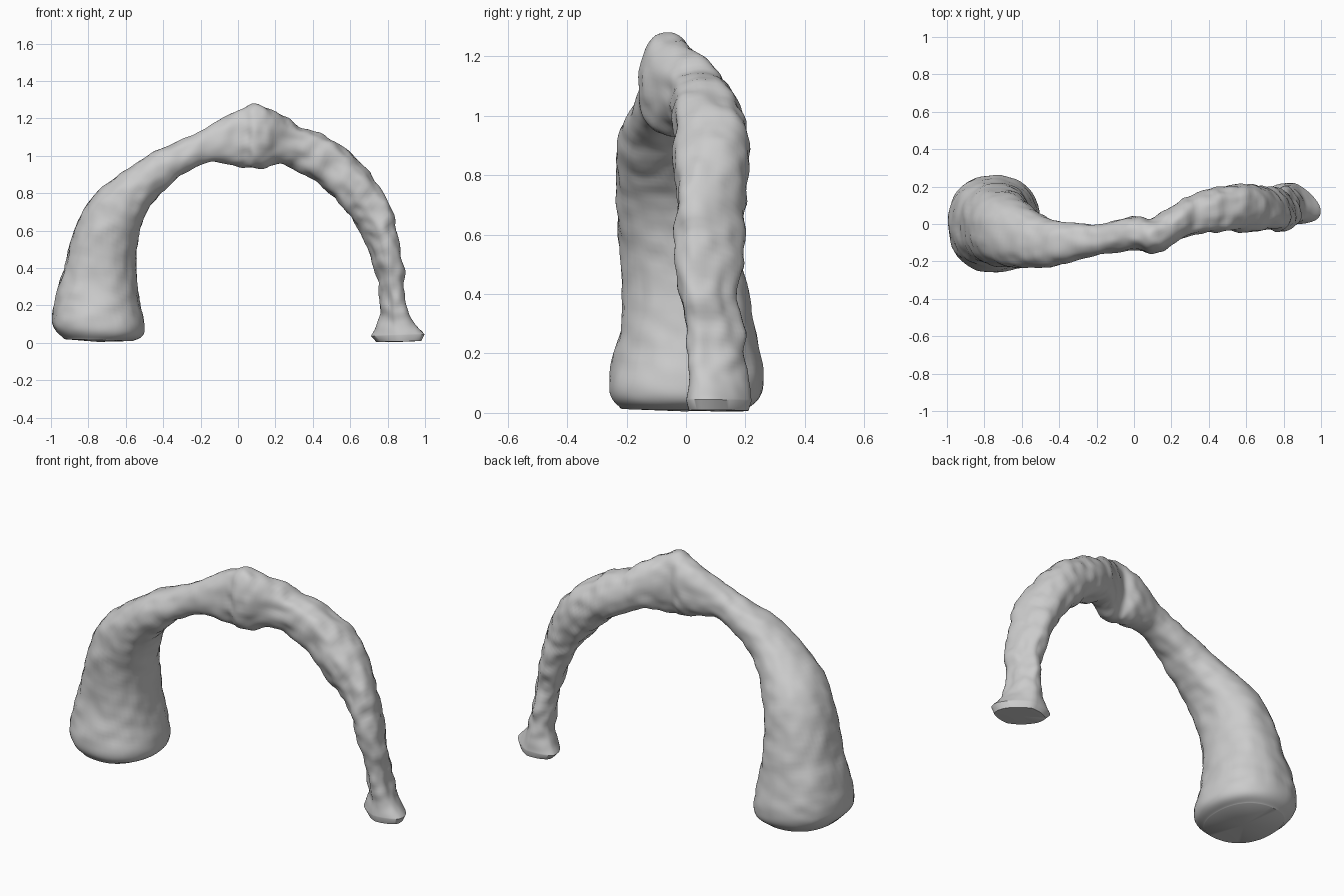
import bpy, bmesh, math
from mathutils import Vector, noise

if "Cube" in bpy.data.objects:
    bpy.data.objects.remove(bpy.data.objects["Cube"])

# Arch stations: outer x, z, inner x, z, y min, y max
S = [
    (-.93, .02, -.56, .01, -.22, .21), (-.995, .12, -.50, .07, -.26, .26),
    (-.94, .37, -.54, .32, -.215, .22), (-.82, .72, -.52, .62, -.23, .15),
    (-.55, .96, -.39, .82, -.23, .03), (-.25, 1.11, -.18, .96, -.17, 0),
    (0, 1.24, .02, .935, -.14, .04), (.12, 1.27, .10, .935, -.16, .04),
    (.34, 1.16, .28, .94, -.06, .15), (.61, 1.01, .50, .79, -.04, .21),
    (.80, .74, .65, .60, -.04, .19), (.88, .42, .735, .38, -.02, .18),
    (.91, .17, .76, .16, .01, .20), (1.0, .045, .71, .035, 0, .22),
]
SIDES = 56


def catmull(i, t):
    """Smooth station between rows i and i + 1."""
    a, b, c, d = (S[max(0, min(len(S) - 1, i + k))] for k in (-1, 0, 1, 2))
    return [.5 * (2 * q + (r - p) * t + (2 * p - 5 * q + 4 * r - s) * t * t
                  + (3 * q - p - 3 * r + s) * t ** 3) for p, q, r, s in zip(a, b, c, d)]


def ring(st):
    """Rough rounded cross-section."""
    xo, zo, xi, zi, y0, y1 = st
    c = Vector(((xo + xi) / 2, (y0 + y1) / 2, (zo + zi) / 2))
    u = Vector(((xo - xi) / 2, 0, (zo - zi) / 2))
    b = (y1 - y0) / 2
    # the slim leg leans its outer ridge toward the front
    lean = max(0, min(1, (c.x - .6) / .25)) * .65
    rough = .011 + .007 * max(0, min(1, c.x * 2 + .3))
    pts = []
    for k in range(SIDES):
        a = math.tau * k / SIDES
        ca, sa = (math.copysign(abs(f(a)) ** .88, f(a)) for f in (math.cos, math.sin))
        y = sa * (1 - .4 * lean * abs(ca)) - lean * ca * .75 * (1 - .35 * abs(sa))
        p = c + u * ca + Vector((0, b * max(-1, min(1, y)), 0))
        n = noise.noise(p * 8) * .8 + noise.noise(p * 17) * .7
        p += (p - c).normalized() * rough * n * min(1, max(.15, p.z * 6))
        p.z = max(0, p.z)
        pts.append(p)
    return pts


# Rock arch swept through the stations
bm = bmesh.new()
stations = [catmull(i, j / 14) for i in range(len(S) - 1) for j in range(14)]
# thin rounded lip under the slim foot
end = S[-1]
stations += [end, (end[0] - .02, .01, end[2] + .03, .005, .01, .21)]
rows = [[bm.verts.new(p) for p in ring(st)] for st in stations]
for r0, r1 in zip(rows, rows[1:]):
    for k in range(SIDES):
        m = (k + 1) % SIDES
        bm.faces.new((r0[k], r0[m], r1[m], r1[k]))
# Foot undersides
for r in (rows[0], rows[-1]):
    mid = sum((v.co for v in r), Vector()) / SIDES
    cv = bm.verts.new((mid.x, mid.y, .005))
    for k in range(SIDES):
        bm.faces.new((r[k], r[(k + 1) % SIDES], cv))
bmesh.ops.recalc_face_normals(bm, faces=bm.faces)
me = bpy.data.meshes.new("rock_arch")
bm.to_mesh(me)
bm.free()
ob = bpy.data.objects.new("rock_arch", me)
bpy.context.collection.objects.link(ob)
bpy.context.view_layer.objects.active = ob
ob.select_set(True)
bpy.ops.object.shade_smooth_by_angle(angle=math.radians(50))
